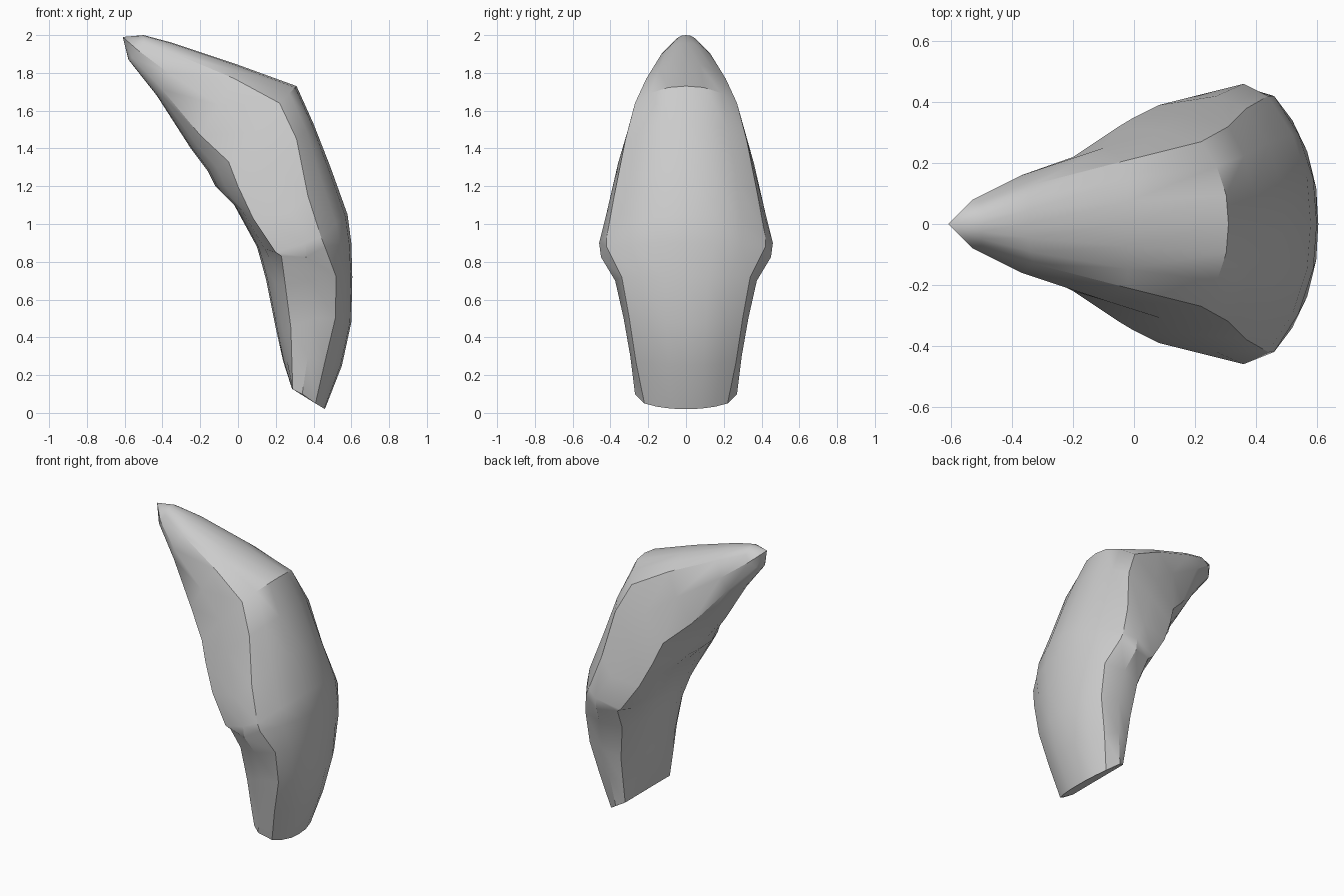
import bpy
import bmesh
import math
from mathutils import Vector

default_cube = bpy.data.objects.get("Cube")
if default_cube:
    bpy.data.objects.remove(default_cube, do_unlink=True)


def make_material(name, colour):
    material = bpy.data.materials.new(name)
    material.use_nodes = True
    material.diffuse_color = colour
    material.node_tree.nodes["Principled BSDF"].inputs["Base Color"].default_value = colour
    return material


def centre_rail(points):
    """Rail on the symmetry plane, given as x, z."""
    return [Vector((x, 0, z)) for x, z in points]


def side_rail(points):
    """Rail on one flank, given as x, half width, z."""
    return [Vector(p) for p in points]


# Guide rails, each running from the pointed blade tip down to the cut root
outer_rail = centre_rail([
    (-.61, 1.99), (-.5, 2), (-.35, 1.96), (-.02, 1.85), (.31, 1.73), (.4, 1.53),
    (.49, 1.3), (.58, 1.05), (.6, .9), (.605, .72), (.6, .48), (.55, .25), (.46, .02)])
corner_rail = side_rail([
    (-.61, 0, 1.99), (-.5, .07, 1.96), (-.33, .13, 1.9), (-.02, .21, 1.77),
    (.22, .27, 1.64), (.31, .32, 1.45), (.37, .38, 1.15), (.44, .42, .93),
    (.46, .42, .88), (.52, .34, .72), (.515, .3, .5), (.46, .265, .27), (.41, .22, .05)])
flank_rail = side_rail([
    (-.61, 0, 1.99), (-.53, .08, 1.92), (-.37, .16, 1.8), (-.1, .25, 1.63),
    (.09, .31, 1.49), (.17, .36, 1.32), (.27, .42, 1.06), (.36, .46, .9),
    (.36, .45, .825), (.39, .375, .7), (.4, .33, .5), (.37, .295, .3), (.34, .27, .1)])
inner_edge_rail = side_rail([
    (-.61, 0, 1.99), (-.56, .05, 1.88), (-.4, .12, 1.71), (-.2, .22, 1.47),
    (-.05, .32, 1.33), (0, .35, 1.2), (.08, .39, 1.03), (.2, .42, .85),
    (.23, .41, .83), (.25, .33, .68), (.28, .3, .45), (.285, .27, .28), (.29, .24, .125)])
inner_rail = centre_rail([
    (-.61, 1.99), (-.58, 1.87), (-.43, 1.68), (-.25, 1.4), (-.16, 1.28), (-.12, 1.2),
    (-.02, 1.1), (.1, .88), (.12, .81), (.15, .7), (.2, .45), (.24, .27), (.285, .13)])


def rounded(centre, edge, t):
    """Point on a rounded arc from the symmetry plane to a flank edge."""
    drop = t ** 2.4
    return Vector((centre.x + (edge.x - centre.x) * drop,
                   edge.y * t,
                   centre.z + (edge.z - centre.z) * drop))


def cross_section(outer, corner, flank, inner_edge, inner):
    half = [outer, rounded(outer, corner, .35), rounded(outer, corner, .7),
            corner, flank, inner_edge,
            rounded(inner, inner_edge, .7), rounded(inner, inner_edge, .35), inner]
    mirrored = [Vector((p.x, -p.y, p.z)) for p in reversed(half[1:-1])]
    return half + mirrored


# Tooth: skin the sections, cap the root and weld the tip
bm = bmesh.new()
rings = [[bm.verts.new(p) for p in cross_section(*station)]
         for station in zip(outer_rail, corner_rail, flank_rail, inner_edge_rail, inner_rail)]
for upper, lower in zip(rings, rings[1:]):
    count = len(upper)
    for i in range(count):
        j = (i + 1) % count
        bm.faces.new((upper[i], upper[j], lower[j], lower[i]))
bm.faces.new(rings[-1])
bmesh.ops.remove_doubles(bm, verts=bm.verts, dist=.0005)
bmesh.ops.recalc_face_normals(bm, faces=bm.faces)

mesh = bpy.data.meshes.new("tooth")
bm.to_mesh(mesh)
bm.free()
tooth = bpy.data.objects.new("tooth", mesh)
bpy.context.collection.objects.link(tooth)
mesh.materials.append(make_material("light grey", (.6, .6, .6, 1)))

# Smooth enamel with crisp creases along the groove and the root
bpy.ops.object.select_all(action='DESELECT')
tooth.select_set(True)
bpy.context.view_layer.objects.active = tooth
bpy.ops.object.shade_smooth_by_angle(angle=math.radians(32))
